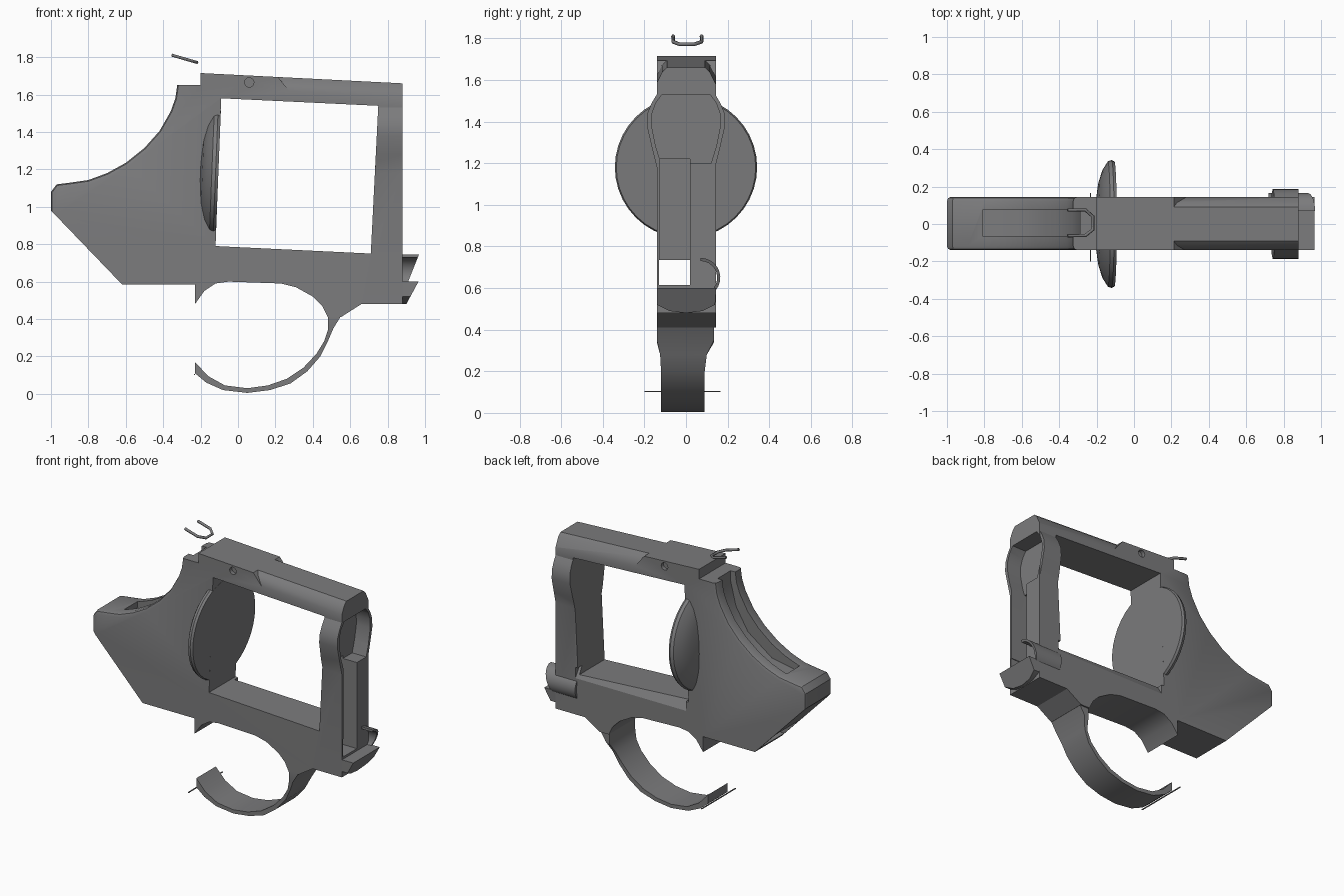
import bpy, bmesh, math
from mathutils import Vector, Matrix

if "Cube" in bpy.data.objects:
    bpy.data.objects.remove(bpy.data.objects["Cube"])

# One dull steel colour
steel = bpy.data.materials.new("dull_steel")
steel.use_nodes = True
steel.diffuse_color = (0.2, 0.2, 0.205, 1)
steel.node_tree.nodes["Principled BSDF"].inputs["Base Color"].default_value = (0.2, 0.2, 0.205, 1)


def finish(name, bm):
    bmesh.ops.recalc_face_normals(bm, faces=bm.faces[:])
    mesh = bpy.data.meshes.new(name)
    bm.to_mesh(mesh)
    bm.free()
    mesh.materials.append(steel)
    obj = bpy.data.objects.new(name, mesh)
    bpy.context.collection.objects.link(obj)
    return obj


def prism(points, low, high, axis="y"):
    """Extrude a profile: (x, z) along y, or (y, z) along x."""
    bm = bmesh.new()
    place = (lambda a, b: (a, low, b)) if axis == "y" else (lambda a, b: (low, a, b))
    face = bm.faces.new([bm.verts.new(place(a, b)) for a, b in points])
    new = bmesh.ops.extrude_face_region(bm, geom=[face])["geom"]
    step = Vector((0, high - low, 0)) if axis == "y" else Vector((high - low, 0, 0))
    bmesh.ops.translate(bm, vec=step, verts=[g for g in new if isinstance(g, bmesh.types.BMVert)])
    return bm


def rectangle(a0, a1, b0, b1):
    return [(a0, b0), (a1, b0), (a1, b1), (a0, b1)]


def combine(target, bm, operation="DIFFERENCE"):
    tool = finish("cutter", bm)
    tool.hide_render = True
    mod = target.modifiers.new("cut", "BOOLEAN")
    mod.operation, mod.solver, mod.object = operation, "EXACT", tool
    bpy.context.view_layer.objects.active = target
    bpy.ops.object.modifier_apply(modifier=mod.name)
    bpy.data.objects.remove(tool)


def smooth(obj, angle=30):
    bpy.ops.object.select_all(action="DESELECT")
    obj.select_set(True)
    bpy.context.view_layer.objects.active = obj
    bpy.ops.object.shade_smooth_by_angle(angle=math.radians(angle))


# Frame body with a softened rear spine
spine = [(-1, 0.98), (-1, 1.08), (-0.97, 1.12), (-0.89, 1.13), (-0.8, 1.143),
         (-0.7, 1.18), (-0.6, 1.235), (-0.5, 1.315), (-0.42, 1.405),
         (-0.36, 1.51), (-0.335, 1.58), (-0.325, 1.65)]
strap = [(-0.2, 1.65), (-0.2, 1.715), (0.88, 1.66)]
belly = [(0.88, 0.48), (0.66, 0.48), (0.55, 0.41), (0.48, 0.41), (0.45, 0.47),
         (0.4, 0.52), (0.31, 0.57), (0.23, 0.59), (-0.05, 0.6), (-0.12, 0.59),
         (-0.18, 0.55), (-0.23, 0.48), (-0.23, 0.585), (-0.62, 0.585)]
bm = prism(spine + strap + belly, -0.14, 0.145)
rim = [e for e in bm.edges if abs(e.verts[0].co.y - e.verts[1].co.y) < 0.01
       and all(v.co.x < -0.32 and v.co.z > 0.9 for v in e.verts)]
bmesh.ops.bevel(bm, geom=rim, offset=0.022, segments=2, affect="EDGES", profile=0.5)
frame = finish("frame", bm)

# Swollen front post around the barrel seat
side = [(0.14, 1.18), (0.165, 1.28), (0.188, 1.38), (0.185, 1.44), (0.165, 1.49), (0.135, 1.54)]
outline = side + [(-y, z) for y, z in reversed(side)]
combine(frame, prism(outline, 0.735, 0.879, "x"), "UNION")

# Cylinder window
combine(frame, prism([(-0.09, 1.58), (0.75, 1.54), (0.71, 0.75), (-0.12, 0.79)], -0.4, 0.4))

# Hollow front of the post: wide above the ledge, left open on one side below
inner = [(y * 0.88, z) for y, z in side]
inner[0], inner[-1] = (0.12, 1.2), (0.115, 1.53)
combine(frame, prism(inner + [(-y, z) for y, z in reversed(inner)], 0.775, 1, "x"))
combine(frame, prism(rectangle(-0.125, 0.02, 0.72, 1.22), 0.75, 1, "x"))

# Passage running lengthwise under the window
combine(frame, prism(rectangle(-0.13, 0.13, 0.615, 0.735), -1.1, 1.1, "x"))

# Hammer slot in the spine
combine(frame, prism([(-0.81, 1.1), (-0.6, 1.14), (-0.42, 1.27), (-0.33, 1.42), (-0.29, 1.58),
                      (-0.29, 1.75), (-0.5, 1.75), (-0.81, 1.4)], -0.065, 0.075))

# Chamfered strap edges, with a sloping start
for s in (-1, 1):
    bm = prism([(s * 0.075, 1.71), (s * 0.115, 1.672), (s * 0.15, 1.6), (s * 0.22, 1.6), (s * 0.22, 1.75)],
               0.2, 1, "x")
    for v in bm.verts:
        v.co.z -= 0.05 * (v.co.x - 0.2)
        if v.co.x < 0.3:
            v.co.x += 0.09 * (1.71 - v.co.z) / 0.11
    combine(frame, bm)

# Softened edge on the window floor
combine(frame, prism([(0.152, 0.715), (0.1, 0.8), (0.2, 0.8), (0.2, 0.715)], -0.1, 0.73, "x"))

# Pin holes in the strap
for y in (-0.14, 0.145):
    bm = bmesh.new()
    bmesh.ops.create_cone(bm, cap_ends=True, segments=16, radius1=0.025, radius2=0.025, depth=0.05,
                          matrix=Matrix.Translation((0.06, y, 1.665)) @ Matrix.Rotation(math.pi / 2, 4, "X"))
    combine(frame, bm)
smooth(frame)

# Round recoil shield, domed to the rear and cut flush inside the window
profile = [(0, -0.005), (0.335, -0.005), (0.342, -0.02), (0.335, -0.04),
           (0.29, -0.068), (0.22, -0.09), (0.12, -0.104), (0, -0.108)]
bm = bmesh.new()
verts = [bm.verts.new((x, r, 0)) for r, x in profile]
edges = [bm.edges.new(pair) for pair in zip(verts, verts[1:])]
bmesh.ops.spin(bm, geom=verts + edges, cent=(0, 0, 0), axis=(1, 0, 0), angle=math.tau, steps=40)
bmesh.ops.remove_doubles(bm, verts=bm.verts[:], dist=0.0005)
bm.transform(Matrix.Translation((-0.1, 0, 1.18)) @ Matrix.Rotation(math.radians(2.3), 4, "Y"))
smooth(finish("recoil_shield", bm))

# Trigger guard: a bow that widens where it meets the frame
bow_outer = [(-0.23, 0.11), (-0.17, 0.06), (-0.08, 0.02), (0.05, 0.005), (0.17, 0.02), (0.28, 0.055),
             (0.37, 0.12), (0.44, 0.2), (0.48, 0.28), (0.51, 0.35), (0.55, 0.415)]
bow_inner = [(-0.23, 0.17), (-0.16, 0.095), (-0.07, 0.045), (0.05, 0.03), (0.16, 0.045), (0.26, 0.08),
             (0.35, 0.14), (0.42, 0.215), (0.46, 0.28), (0.48, 0.34), (0.48, 0.415)]
bm = bmesh.new()
rings = []
for (xo, zo), (xi, zi) in zip(bow_outer, bow_inner):
    t = min(max((zo - 0.26) / 0.09, 0), 1)
    back, front = 0.09 + 0.045 * t, -0.12 - 0.02 * t
    rings.append([bm.verts.new(p) for p in
                  ((xo, front, zo), (xo, back, zo), (xi, back, zi), (xi, front, zi))])
for a, b in zip(rings, rings[1:]):
    for i in range(4):
        j = (i + 1) % 4
        bm.faces.new((a[i], a[j], b[j], b[i]))
bm.faces.new(rings[0])
bm.faces.new(rings[-1])
smooth(finish("trigger_guard", bm))

# Hairline pin at the guard tip
finish("guard_pin", prism(rectangle(-0.236, -0.23, 0.1, 0.106), -0.2, 0.165))

# Nose lug under the barrel with a raked front and rounded base
bm = prism([(-0.14, 0.6), (-0.14, 0.52), (-0.08, 0.49), (0, 0.48), (0.08, 0.49),
            (0.14, 0.52), (0.145, 0.6)], 0.87, 0.9, "x")
for v in bm.verts:
    if v.co.x > 0.89:
        v.co.x += 0.065 * (v.co.z - 0.48) / 0.12
smooth(finish("nose_lug", bm))

# Crane sleeve: open curved shell with a slanted end
arc = [math.radians(-110 + 200 * i / 14) for i in range(15)]
shell = [(0.07 + r * math.cos(a), 0.65 + r * math.sin(a))
         for r, order in ((0.095, arc), (0.08, arc[::-1])) for a in order]
bm = prism(shell, 0.72, 0.93, "x")
for v in bm.verts:
    if v.co.x > 0.9:
        v.co.x += 0.4 * (v.co.z - 0.65)
smooth(finish("crane_sleeve", bm))

# Crane web closing the passage behind the sleeve
finish("crane_web", prism(rectangle(0.02, 0.135, 0.56, 0.745), 0.74, 0.88, "x"))

# Floating rear spring clip
curve = bpy.data.curves.new("spring_clip", "CURVE")
curve.dimensions = "3D"
curve.bevel_depth, curve.bevel_resolution, curve.use_fill_caps = 0.009, 1, True
path = [(-0.355, 0.075), (-0.26, 0.075), (-0.22, 0.04), (-0.22, -0.03), (-0.26, -0.062), (-0.355, -0.062)]
spline = curve.splines.new("POLY")
spline.points.add(len(path) - 1)
for point, (x, y) in zip(spline.points, path):
    point.co = (x, y, 1.772 - 0.29 * (x + 0.22), 1)
curve.materials.append(steel)
bpy.context.collection.objects.link(bpy.data.objects.new("spring_clip", curve))
